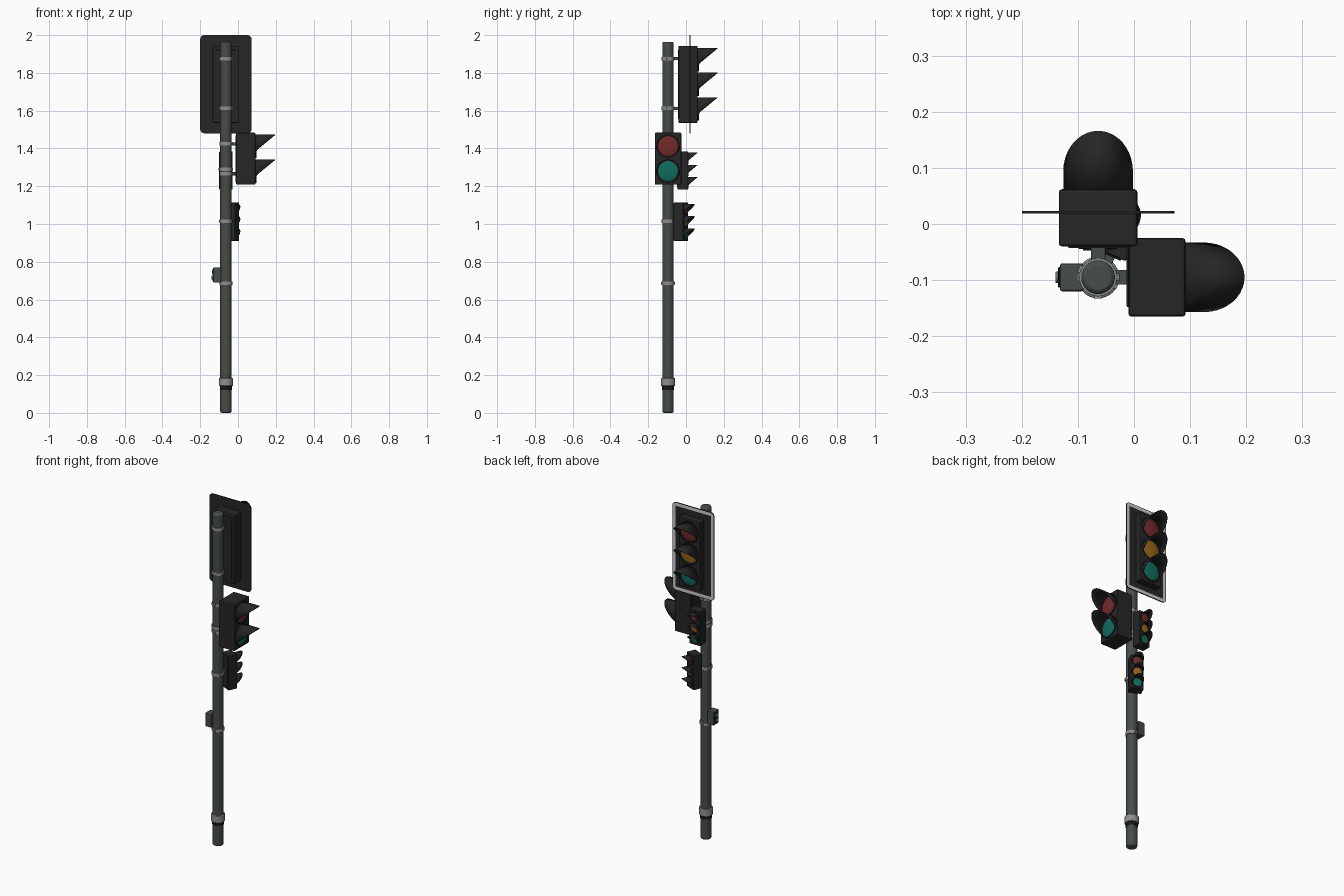
import bpy, bmesh, math
from mathutils import Matrix, Vector

cube = bpy.data.objects.get("Cube")
if cube:
    bpy.data.objects.remove(cube, do_unlink=True)


def material(name, r, g, b, rough=0.6):
    m = bpy.data.materials.new(name)
    m.use_nodes = True
    m.diffuse_color = (r, g, b, 1)
    node = m.node_tree.nodes["Principled BSDF"]
    node.inputs["Base Color"].default_value = (r, g, b, 1)
    node.inputs["Roughness"].default_value = rough
    return m


BLACK = material("housing_black", 0.019, 0.019, 0.019)
DARK = material("deep_black", 0.009, 0.009, 0.009)
POLE = material("pole_green_grey", 0.062, 0.074, 0.066)
STEEL = material("clamp_grey", 0.27, 0.28, 0.27)
WHITE = material("border_white", 0.6, 0.6, 0.6)
RED = material("lens_red", 0.17, 0.022, 0.024)
AMBER = material("lens_amber", 0.32, 0.13, 0.01)
GREEN = material("lens_green", 0.005, 0.15, 0.11)

POLE_X, POLE_Y, POLE_R = -0.064, -0.095, 0.03


def finish(name, bm, mats, matrix, bevel=0.0, smooth=True):
    """Turn a bmesh into a placed object."""
    me = bpy.data.meshes.new(name)
    bmesh.ops.recalc_face_normals(bm, faces=bm.faces)
    bm.to_mesh(me)
    bm.free()
    for m in mats:
        me.materials.append(m)
    ob = bpy.data.objects.new(name, me)
    bpy.context.collection.objects.link(ob)
    ob.matrix_world = matrix
    if bevel:
        mod = ob.modifiers.new("soft_edges", "BEVEL")
        mod.width, mod.segments = bevel, 2
        mod.limit_method = "ANGLE"
    if smooth:
        bpy.context.view_layer.objects.active = ob
        bpy.ops.object.select_all(action="DESELECT")
        ob.select_set(True)
        bpy.ops.object.shade_smooth_by_angle(angle=math.radians(40))
    return ob


def box(name, frame, center, size, mat, bevel=0.0):
    bm = bmesh.new()
    bmesh.ops.create_cube(bm, size=1)
    bmesh.ops.scale(bm, vec=size, verts=bm.verts)
    return finish(name, bm, [mat], frame @ Matrix.Translation(center), bevel, False)


def cylinder(name, frame, center, r, depth, mat, bevel=0.0, axis="z"):
    bm = bmesh.new()
    bmesh.ops.create_cone(bm, cap_ends=True, segments=32, radius1=r, radius2=r, depth=depth)
    turn = Matrix.Rotation(math.pi / 2, 4, "X") if axis == "y" else Matrix()
    return finish(name, bm, [mat], frame @ Matrix.Translation(center) @ turn, bevel)


def visor(name, frame, center, r, length):
    """Open hood: a tube cut on a slant, longest at the top."""
    bm = bmesh.new()
    n, cut = 40, -0.45
    rings = []
    for i in range(n):
        a = 2 * math.pi * i / n
        x, z = r * math.sin(a), r * math.cos(a)
        reach = max(0.06 * length, length * (math.cos(a) - cut) / (1 - cut))
        rings.append((bm.verts.new((x, -0.002, z)), bm.verts.new((x, reach, z))))
    for i in range(n):
        a, b = rings[i], rings[(i + 1) % n]
        bm.faces.new((a[0], b[0], b[1], a[1]))
    ob = finish(name, bm, [BLACK], frame @ Matrix.Translation(center))
    mod = ob.modifiers.new("wall", "SOLIDIFY")
    mod.thickness, mod.offset = r * 0.05, -1


def lens(name, frame, center, r, mat):
    bm = bmesh.new()
    bmesh.ops.create_uvsphere(bm, u_segments=32, v_segments=12, radius=r)
    bmesh.ops.scale(bm, vec=(1, 0.15, 1), verts=bm.verts)
    finish(name, bm, [mat], frame @ Matrix.Translation(center))


def signal_head(name, x, y, z, yaw, size, lamps, pitch, r, reach):
    """Housing with doors, lenses and hoods, facing local +y."""
    frame = Matrix.Translation((x, y, z)) @ Matrix.Rotation(math.radians(yaw), 4, "Z")
    w, d, h = size
    box(name + "_housing", frame, (0, 0, 0), size, BLACK, w * 0.04)
    box(name + "_back_panel", frame, (0, -d / 2, 0), (w * 0.76, 0.006, h * 0.9), BLACK, 0.002)
    top = pitch * (len(lamps) - 1) / 2
    for i, mat in enumerate(lamps):
        c = Vector((0, d / 2, top - i * pitch))
        tag = name + ("_top", "_middle", "_bottom")[i]
        cylinder(tag + "_recess", frame, c, r * 0.97, 0.004, DARK, axis="y")
        lens(tag + "_lens", frame, c, r * 0.88, mat)
        visor(tag + "_visor", frame, c, r, reach)
    return frame


def clamp(name, z, yaw, reach):
    """Pole band with lugs and an arm towards the mounted part."""
    frame = Matrix.Translation((POLE_X, POLE_Y, z)) @ Matrix.Rotation(math.radians(yaw), 4, "Z")
    cylinder(name + "_band", frame, (0, 0, 0), POLE_R + 0.004, 0.019, STEEL, 0.001)
    for side in (-1, 1):
        box(name + "_lug", frame, (side * (POLE_R + 0.005), 0, 0), (0.006, 0.014, 0.014), STEEL, 0.001)
    if reach:
        box(name + "_arm", frame, (0, (POLE_R + reach) / 2, 0), (0.026, reach - POLE_R + 0.006, 0.016), POLE, 0.001)


# Pole with its base collar
ground = Matrix.Translation((POLE_X, POLE_Y, 0))
cylinder("pole", ground, (0, 0, 0.982), POLE_R, 1.964, POLE, 0.008)
cylinder("base_collar", ground, (0, 0, 0.163), 0.0375, 0.042, STEEL, 0.003)
cylinder("base_seal", ground, (0, 0, 0.132), POLE_R + 0.002, 0.02, DARK)

# Signal heads
THREE = [RED, AMBER, GREEN]
main = signal_head("main_signal", POLE_X, 0.011, 1.739, 0, (0.14, 0.102, 0.408), THREE, 0.13, 0.062, 0.104)
signal_head("side_signal", 0.041, POLE_Y, 1.346, -90, (0.14, 0.102, 0.275), [RED, GREEN], 0.132, 0.062, 0.105)
signal_head("upper_small_signal", POLE_X, -0.017, 1.283, 0, (0.071, 0.055, 0.202), THREE, 0.065, 0.03, 0.05)
signal_head("lower_small_signal", -0.036, -0.027, 1.012, -24, (0.071, 0.055, 0.202), THREE, 0.065, 0.03, 0.05)

# Backplate with rounded corners and a pale border on its lamp side
bm = bmesh.new()
bmesh.ops.create_cube(bm, size=1)
bmesh.ops.scale(bm, vec=(0.272, 0.005, 0.52), verts=bm.verts)
corners = [e for e in bm.edges if abs(e.verts[0].co.y - e.verts[1].co.y) > 0.004]
bmesh.ops.bevel(bm, geom=corners, offset=0.022, segments=5, affect="EDGES", profile=0.5)
bm.normal_update()
face = max(bm.faces, key=lambda f: f.calc_center_median().y)
bmesh.ops.inset_region(bm, faces=[face], thickness=0.003)
border = bmesh.ops.inset_region(bm, faces=[face], thickness=0.018)
for f in border["faces"]:
    f.material_index = 1
finish("backplate", bm, [BLACK, WHITE], Matrix.Translation((POLE_X, 0.021, 1.74)), smooth=False)

# Clamps and arms
for z in (1.875, 1.612):
    clamp("main_clamp", z, 0, 0.056)
for z in (1.424, 1.266):
    clamp("side_clamp", z, -90, 0.056)
clamp("upper_small_clamp", 1.29, 0, 0.05)
clamp("lower_small_clamp", 1.015, -24, 0.045)
clamp("button_clamp", 0.686, 90, 0)

# Push button box facing -x
button = Matrix.Translation((POLE_X, POLE_Y, 0.73)) @ Matrix.Rotation(math.pi / 2, 4, "Z")
box("button_box", button, (0, 0.047, 0), (0.05, 0.042, 0.08), POLE, 0.004)
box("button_plate", button, (0, 0.069, 0), (0.036, 0.004, 0.066), DARK, 0.001)
cylinder("button_knob", button, (0, 0.073, -0.014), 0.01, 0.006, STEEL, 0.001, "y")
box("button_sign", button, (0, 0.0715, 0.016), (0.02, 0.002, 0.018), STEEL)
